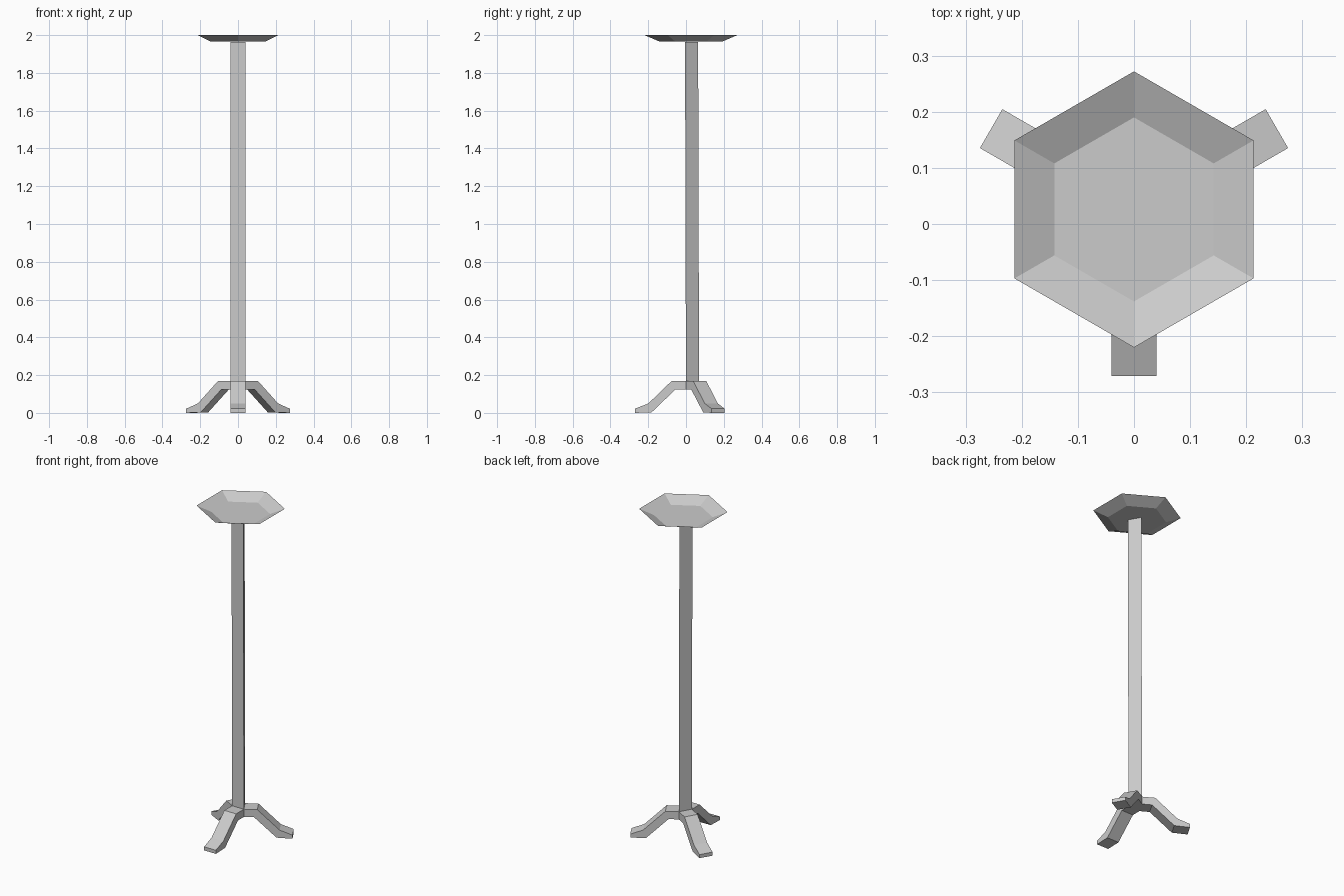
import bpy
import bmesh
from math import radians, sin, cos, sqrt
from mathutils import Matrix, Vector

cube = bpy.data.objects.get("Cube")
if cube:
    bpy.data.objects.remove(cube, do_unlink=True)

metal = bpy.data.materials.new("light_grey_metal")
metal.use_nodes = True
GREY = (0.6, 0.6, 0.6, 1)
metal.diffuse_color = GREY
metal.node_tree.nodes["Principled BSDF"].inputs["Base Color"].default_value = GREY

WIDTH = 0.08                    # side of the triangular pole and width of the legs
INNER = WIDTH / (2 * sqrt(3))   # distance from the pole axis to each pole side
AXIS_Y = 0.023


def ring(bm, count, radius, centre, start=90):
    """Regular polygon of vertices with one corner pointing to the back."""
    angles = [radians(start + 360 * i / count) for i in range(count)]
    return [bm.verts.new(Vector(centre) + Vector((radius * cos(a), radius * sin(a), 0)))
            for a in angles]


def bridge(bm, low, high):
    for i in range(len(low)):
        j = (i + 1) % len(low)
        bm.faces.new((low[i], low[j], high[j], high[i]))


def finish(bm, name, closed=True):
    if closed:
        bmesh.ops.recalc_face_normals(bm, faces=bm.faces)
    mesh = bpy.data.meshes.new(name)
    bm.to_mesh(mesh)
    bm.free()
    mesh.materials.append(metal)
    obj = bpy.data.objects.new(name, mesh)
    bpy.context.collection.objects.link(obj)
    return obj


# Triangular pole, leaning very slightly forward
bm = bmesh.new()
low = ring(bm, 3, 2 * INNER, (0, AXIS_Y, 0.123))
high = ring(bm, 3, 2 * INNER, (0, AXIS_Y - 0.005, 1.963))
bridge(bm, low, high)
bm.faces.new(low[::-1])
bm.faces.new(high)
finish(bm, "pole")

# Shallow open hexagonal dish
bm = bmesh.new()
floor = ring(bm, 6, 0.164, (0, 0.026, 1.965))
rim = ring(bm, 6, 0.246, (0, 0.026, 2.0))
bm.faces.new(floor)
bridge(bm, rim, floor)
finish(bm, "dish", closed=False)

# Bent legs: (distance from axis, top height, bottom distance, bottom height)
SECTIONS = [
    (INNER, 0.17, INNER, 0.123),
    (0.098, 0.17, 0.08, 0.123),
    (0.222, 0.05, 0.205, 0.003),
    (0.294, 0.022, 0.294, 0.0),
]


def leg(name, angle):
    bm = bmesh.new()
    rows = []
    for top_r, top_z, low_r, low_z in SECTIONS:
        h = WIDTH / 2
        rows.append([bm.verts.new(p) for p in (
            (top_r, -h, top_z), (top_r, h, top_z), (low_r, h, low_z), (low_r, -h, low_z))])
    for a, b in zip(rows, rows[1:]):
        bridge(bm, a, b)
    bm.faces.new(rows[0])
    bm.faces.new(rows[-1])
    place = Matrix.Translation((0, AXIS_Y, 0)) @ Matrix.Rotation(radians(angle), 4, "Z")
    bmesh.ops.transform(bm, matrix=place, verts=bm.verts)
    finish(bm, name)


for name, angle in (("front_leg", -90), ("left_leg", 30), ("right_leg", 150)):
    leg(name, angle)

# Flat cap joining the legs around the pole
bm = bmesh.new()
low = ring(bm, 3, 2 * INNER, (0, AXIS_Y, 0.123))
high = ring(bm, 3, 2 * INNER, (0, AXIS_Y, 0.17))
bridge(bm, low, high)
finish(bm, "hub")
